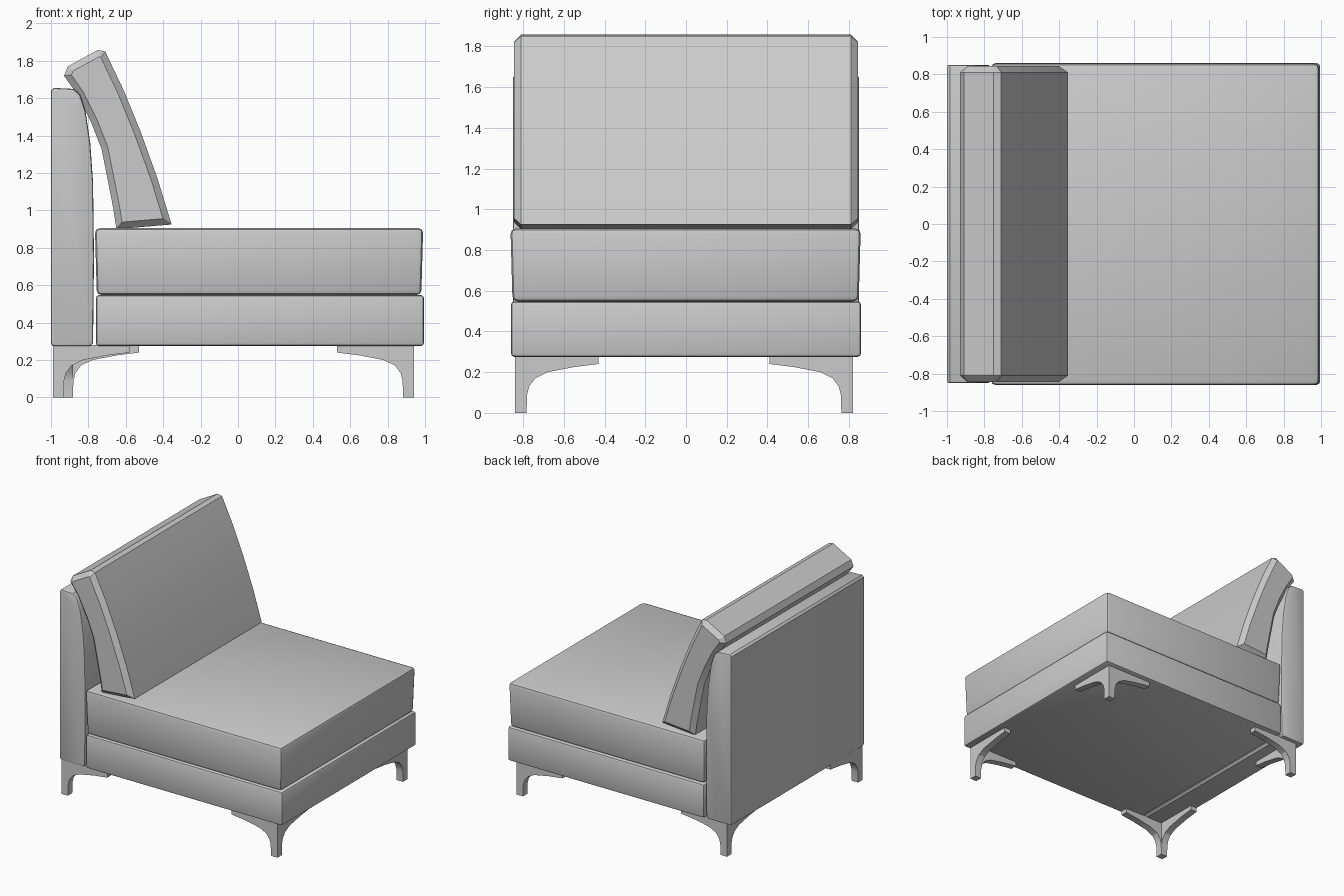
import bpy
import bmesh
import math
from mathutils import Vector

cube = bpy.data.objects.get("Cube")
if cube:
    bpy.data.objects.remove(cube, do_unlink=True)

grey = bpy.data.materials.new("grey fabric")
grey.use_nodes = True
colour = (0.6, 0.6, 0.6, 1)
grey.diffuse_color = colour
grey.node_tree.nodes["Principled BSDF"].inputs["Base Color"].default_value = colour


def finish(bm, name, smooth=0):
    """Turn a bmesh into a named object, shaded smooth below the given angle."""
    bmesh.ops.recalc_face_normals(bm, faces=bm.faces)
    mesh = bpy.data.meshes.new(name)
    bm.to_mesh(mesh)
    bm.free()
    mesh.materials.append(grey)
    obj = bpy.data.objects.new(name, mesh)
    bpy.context.collection.objects.link(obj)
    if smooth:
        bpy.ops.object.select_all(action='DESELECT')
        obj.select_set(True)
        bpy.context.view_layer.objects.active = obj
        bpy.ops.object.shade_smooth_by_angle(angle=math.radians(smooth))
    return obj


def box(name, low, high, bevel, tuck=0.0):
    """Rounded box whose lower edge can be tucked inward."""
    bm = bmesh.new()
    bmesh.ops.create_cube(bm, size=1)
    low, high = Vector(low), Vector(high)
    for v in bm.verts:
        is_bottom = v.co.z < 0
        sx, sy = math.copysign(1, v.co.x), math.copysign(1, v.co.y)
        v.co = (low + high) / 2 + v.co * (high - low)
        if is_bottom:
            v.co.x -= sx * tuck
            v.co.y -= sy * tuck
    bmesh.ops.bevel(bm, geom=bm.edges[:], offset=bevel, segments=2,
                    profile=0.5, affect='EDGES')
    return finish(bm, name, 35)


def extrude_profile(bm, points, y0, y1):
    """Extrude an x-z outline along y and return the two end caps."""
    front = bm.faces.new([bm.verts.new((x, y0, z)) for x, z in points])
    result = bmesh.ops.extrude_face_region(bm, geom=[front], use_keep_orig=True)
    moved = [g for g in result["geom"] if isinstance(g, bmesh.types.BMVert)]
    back = [g for g in result["geom"] if isinstance(g, bmesh.types.BMFace)]
    bmesh.ops.translate(bm, verts=moved, vec=(0, y1 - y0, 0))
    return [front] + back


def padded(name, points, half, bevel, segments, smooth):
    """Extruded cushion with softened end edges."""
    bm = bmesh.new()
    caps = extrude_profile(bm, points, -half, half)
    bmesh.ops.recalc_face_normals(bm, faces=bm.faces)
    edges = list({e for f in caps for e in f.edges})
    bmesh.ops.bevel(bm, geom=edges, offset=bevel, segments=segments,
                    profile=0.5, affect='EDGES')
    return finish(bm, name, smooth)


# Seat
box("seat_base", (-0.76, -0.86, 0.275), (0.995, 0.86, 0.548), 0.018)
box("seat_cushion", (-0.765, -0.862, 0.548), (0.99, 0.858, 0.905), 0.025, 0.01)

# Upright back panel, curving away at the top of its front
padded("back_panel",
       [(-1, 0.29), (-0.99, 0.275), (-0.79, 0.275), (-0.775, 0.29), (-0.77, 0.75),
        (-0.775, 1.15), (-0.79, 1.36), (-0.815, 1.53), (-0.845, 1.62),
        (-0.88, 1.65), (-0.985, 1.655), (-1, 1.64)],
       0.85, 0.012, 2, 30)

# Leaning back cushion
padded("back_cushion",
       [(-0.65, 0.9), (-0.355, 0.925), (-0.43, 1.17), (-0.52, 1.42), (-0.61, 1.64),
        (-0.71, 1.85), (-0.75, 1.858), (-0.91, 1.77), (-0.93, 1.72), (-0.86, 1.62),
        (-0.785, 1.47), (-0.73, 1.33), (-0.69, 1.13), (-0.665, 1.0)],
       0.845, 0.035, 1, 15)

# Corner legs: two curved brackets meeting in one post
bracket = [(0, 0), (0, 0.28), (0.41, 0.28), (0.41, 0.24), (0.29, 0.225),
           (0.16, 0.2), (0.1, 0.17), (0.07, 0.13), (0.06, 0.09), (0.057, 0)]


def leg(name, x, y):
    bm = bmesh.new()
    extrude_profile(bm, bracket, 0, 0.057)
    twin = bmesh.ops.duplicate(bm, geom=bm.verts[:] + bm.edges[:] + bm.faces[:])
    for v in [g for g in twin["geom"] if isinstance(g, bmesh.types.BMVert)]:
        v.co.x, v.co.y = v.co.y, v.co.x
    for v in bm.verts:
        v.co.x = x - math.copysign(v.co.x, x)
        v.co.y = y - math.copysign(v.co.y, y)
    finish(bm, name, 25)


leg("front_left_leg", 0.94, -0.84)
leg("back_left_leg", 0.94, 0.82)
leg("front_right_leg", -0.99, -0.84)
leg("back_right_leg", -0.94, 0.82)
